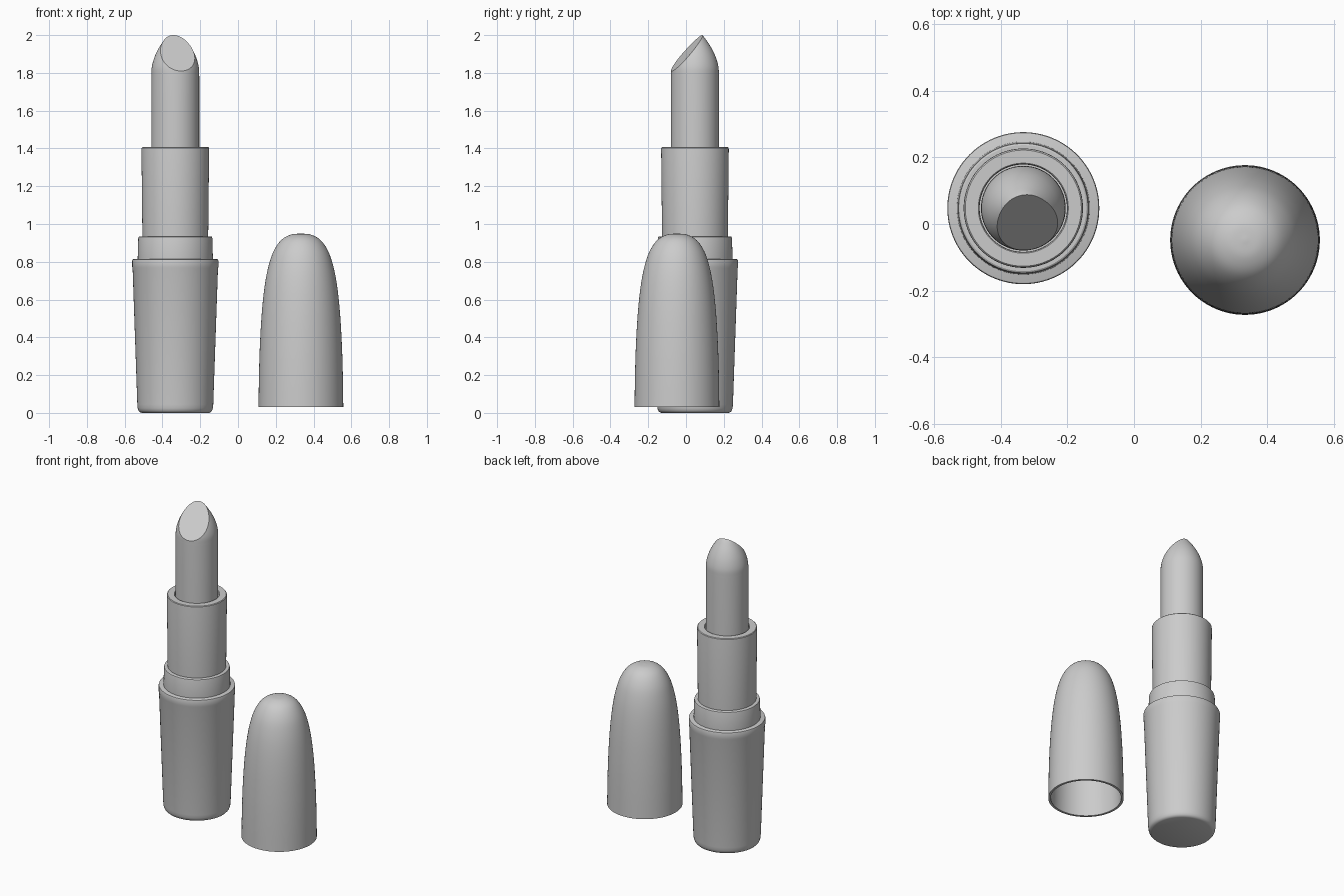
import bpy, bmesh, math
from mathutils import Vector

if "Cube" in bpy.data.objects:
    bpy.data.objects.remove(bpy.data.objects["Cube"])

STICK = (-0.332, 0.0475, 0)
CAP = (0.333, -0.048, 0)


def smooth_curve(pts, steps=6):
    """Catmull-Rom curve through (radius, z) points."""
    p = [Vector(q) for q in pts]
    p = [2 * p[0] - p[1]] + p + [2 * p[-1] - p[-2]]
    out = []
    for a, b, c, d in zip(p, p[1:], p[2:], p[3:]):
        for i in range(steps):
            t = i / steps
            out.append(0.5 * (2 * b + (c - a) * t + (2 * a - 5 * b + 4 * c - d) * t ** 2
                              + (3 * b - a - 3 * c + d) * t ** 3))
    return [(max(q.x, 0), q.y) for q in out] + [tuple(pts[-1])]


def lathe(name, profile, loc, cut=None, segs=96):
    """Revolve a (radius, z) profile about z; optionally slice with a plane."""
    bm = bmesh.new()
    verts = [bm.verts.new((r, 0, z)) for r, z in profile]
    edges = [bm.edges.new(e) for e in zip(verts, verts[1:])]
    bmesh.ops.spin(bm, geom=verts + edges, cent=(0, 0, 0), axis=(0, 0, 1),
                   angle=2 * math.pi, steps=segs, use_duplicate=False)
    bmesh.ops.remove_doubles(bm, verts=bm.verts, dist=1e-5)
    if cut:
        res = bmesh.ops.bisect_plane(bm, geom=bm.verts[:] + bm.edges[:] + bm.faces[:],
                                     plane_co=cut[0], plane_no=cut[1], clear_outer=True)
        rim = [e for e in res["geom_cut"] if isinstance(e, bmesh.types.BMEdge)]
        bmesh.ops.edgeloop_fill(bm, edges=rim)
    bmesh.ops.recalc_face_normals(bm, faces=bm.faces)
    for f in bm.faces:
        f.smooth = True
    for e in bm.edges:
        e.smooth = e.calc_face_angle(0) < math.radians(30)
    mesh = bpy.data.meshes.new(name)
    bm.to_mesh(mesh)
    bm.free()
    ob = bpy.data.objects.new(name, mesh)
    ob.location = loc
    bpy.context.collection.objects.link(ob)
    return ob


# tapered handle with rounded foot and a narrow band at the top
lathe("handle", [(0, 0), (0.178, 0), (0.188, 0.004), (0.195, 0.012), (0.199, 0.025),
                 (0.201, 0.045), (0.226, 0.765), (0.228, 0.772), (0.228, 0.806),
                 (0.226, 0.812), (0.222, 0.814), (0, 0.814)], STICK)

# collar above the handle
lathe("collar", [(0, 0.79), (0.199, 0.79), (0.199, 0.82), (0.196, 0.925), (0.194, 0.932),
                 (0.189, 0.935), (0, 0.935)], STICK)

# hollow tube holding the bullet
lathe("tube", [(0, 0.92), (0.174, 0.92), (0.179, 1.395), (0.178, 1.403), (0.174, 1.407),
               (0.135, 1.407), (0.132, 1.404), (0.131, 1.395), (0.131, 1.25), (0, 1.25)], STICK)

# bullet: domed stick sliced by a slanted plane
dome = smooth_curve([(0.127, 1.78), (0.1245, 1.83), (0.112, 1.878), (0.093, 1.921),
                     (0.068, 1.962), (0.039, 2.0), (0, 2.03)])
turn = math.radians(14)
facing = Vector((math.sin(turn), -math.cos(turn), 0))
cut_point = facing * -0.039 + Vector((0, 0, 2.0))
cut_normal = (facing * 1.15 + Vector((0, 0, 1))).normalized()
lathe("bullet", [(0, 1.25), (0.127, 1.25)] + dome, STICK, (cut_point, cut_normal))

# cap: open-bottomed rounded shell
outer = smooth_curve([(0.2245, 0.03), (0.222, 0.2), (0.217, 0.36), (0.207, 0.53), (0.192, 0.67),
                      (0.172, 0.775), (0.145, 0.855), (0.105, 0.914), (0.055, 0.943), (0, 0.95)])
inner = [(r * 0.935, 0.03 + (z - 0.03) * 0.985) for r, z in reversed(outer)]
lathe("cap", inner + outer, CAP)
